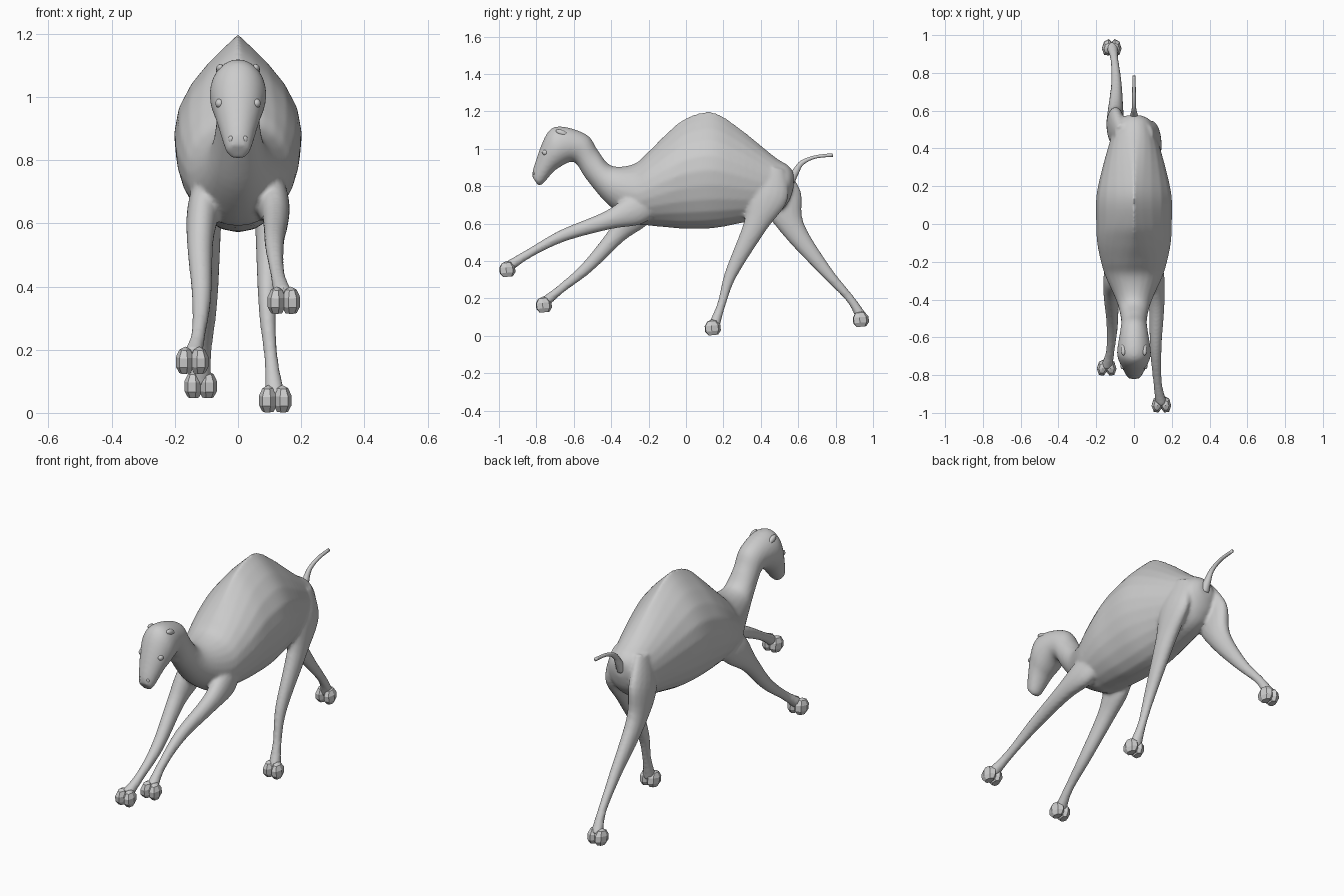
import bpy, bmesh, math
from mathutils import Vector, Matrix

if "Cube" in bpy.data.objects:
    bpy.data.objects.remove(bpy.data.objects["Cube"])


def spline(rows, sub=5):
    """Catmull-Rom interpolation of rows of numbers."""
    out = []
    n = len(rows)
    for i in range(n - 1):
        a, b, c, d = rows[max(i - 1, 0)], rows[i], rows[i + 1], rows[min(i + 2, n - 1)]
        for k in range(sub):
            t = k / sub
            out.append([0.5 * (2 * q + (r - p) * t + (2 * p - 5 * q + 4 * r - s) * t * t
                               + (3 * q - p - 3 * r + s) * t ** 3)
                        for p, q, r, s in zip(a, b, c, d)])
    return out + [list(rows[-1])]


def loft(bm, rows, n=24):
    """Skin rings given as x, top y/z, bottom y/z, half width, top pinch."""
    rings = []
    for x, ty, tz, by, bz, w, pinch in spline(rows):
        top, bot = Vector((x, ty, tz)), Vector((x, by, bz))
        mid, up = (top + bot) / 2, (top - bot) / 2
        ring = []
        for i in range(n):
            a = 2 * math.pi * i / n
            c, s = math.cos(a), math.sin(a)
            dx = math.copysign(abs(c) ** (pinch if s > 0 else 1), c) * w
            ring.append(bm.verts.new(mid + up * s + Vector((dx, 0, 0))))
        rings.append(ring)
    for r, q in zip(rings, rings[1:]):
        for i in range(n):
            bm.faces.new((r[i], r[(i + 1) % n], q[(i + 1) % n], q[i]))
    bm.faces.new(rings[0])
    bm.faces.new(rings[-1])


def limb(bm, xs, path, side_radii, radii, n=16):
    """Tube along a y/z path with rings square to it."""
    rows = []
    for i, (y, z) in enumerate(path):
        a, b = path[max(i - 1, 0)], path[min(i + 1, len(path) - 1)]
        t = Vector((b[0] - a[0], b[1] - a[1])).normalized() * radii[i]
        rows.append((xs[i], y - t.y, z + t.x, y + t.y, z - t.x, side_radii[i], 1))
    loft(bm, rows, n)


def finish(name, bm, smooth=True):
    bmesh.ops.recalc_face_normals(bm, faces=bm.faces)
    for f in bm.faces:
        f.smooth = smooth
    me = bpy.data.meshes.new(name)
    bm.to_mesh(me)
    bm.free()
    ob = bpy.data.objects.new(name, me)
    bpy.context.collection.objects.link(ob)
    return ob


# trunk: y, top z, bottom z, half width; the top pinches as the hump rises
trunk = [(.575, .875, .79, .04), (.545, .912, .71, .09), (.47, .96, .645, .118),
         (.28, 1.115, .60, .172), (.14, 1.197, .575, .20), (0, 1.165, .572, .20),
         (-.10, 1.085, .58, .195), (-.20, .985, .59, .175), (-.28, .918, .605, .15)]
# neck, skull and muzzle: top y/z, bottom y/z, half width
neck_head = [(-.40, .91, -.42, .705, .092), (-.47, .99, -.535, .84, .069),
             (-.53, 1.075, -.60, .93, .073), (-.67, 1.12, -.685, .895, .09),
             (-.745, 1.08, -.72, .865, .077), (-.812, .91, -.765, .812, .047),
             (-.822, .85, -.79, .804, .034)]
# shared leg shape from top to foot
front_x = [.09, .108, .12, .115, .125, .145]
front_side = [.04, .052, .042, .031, .023, .032]
front_r = [.07, .085, .05, .033, .024, .03]
hind_x = [.07, .095, .098, .093, .105, .118]
hind_side = [.03, .048, .044, .028, .022, .034]
hind_r = [.06, .11, .064, .034, .023, .032]
# leg paths in y/z
reach = [(-.16, .74), (-.27, .675), (-.42, .617), (-.66, .535), (-.84, .44), (-.95, .37)]
fold = [(-.16, .74), (-.27, .65), (-.37, .54), (-.53, .365), (-.67, .25), (-.755, .18)]
plant = [(.47, .90), (.44, .76), (.37, .59), (.24, .33), (.19, .17), (.148, .05)]
push = [(.47, .90), (.51, .74), (.575, .57), (.745, .348), (.88, .195), (.94, .095)]


def foot(name, x, y, z, pitch):
    """Faceted foot of two flat-soled toes."""
    bm = bmesh.new()
    for s in (-1, 1):
        vs = bmesh.ops.create_uvsphere(bm, u_segments=7, v_segments=5, radius=1)["verts"]
        for v in vs:
            v.co.z = max(v.co.z, -.75)
        bmesh.ops.transform(bm, verts=vs, matrix=(
            Matrix.Translation((x, y, z)) @ Matrix.Rotation(pitch, 4, 'X')
            @ Matrix.Translation((s * .022, 0, 0)) @ Matrix.Rotation(s * .15, 4, 'Z')
            @ Matrix.Diagonal((.031, .046, .048, 1))))
    finish(name, bm, smooth=False)


# fused body, neck, head and legs
bm = bmesh.new()
rows = [(0, y, t, y, b, w, 1 + max(0, t - .95) * 4.8) for y, t, b, w in trunk]
loft(bm, rows + [(0, *r, 1) for r in neck_head])
for name, path, side in (("front_left", reach, 1), ("front_right", fold, -1),
                         ("hind_left", plant, 1), ("hind_right", push, -1)):
    front = name.startswith("front")
    xs = [side * x for x in (front_x if front else hind_x)]
    limb(bm, xs, path, *((front_side, front_r) if front else (hind_side, hind_r)))
    y, z = path[-1]
    foot(name + "_foot", xs[-1], y - .006, z - (.018 if front else .01), .1)
body = finish("body_head_and_legs", bm)
rm = body.modifiers.new("fuse", 'REMESH')
rm.mode = 'VOXEL'
rm.voxel_size = 0.009
rm.use_smooth_shade = True
sm = body.modifiers.new("blend", 'SMOOTH')
sm.factor = 0.5
sm.iterations = 6

# tail
bm = bmesh.new()
limb(bm, [0] * 5, [(.555, .83), (.585, .875), (.62, .925), (.69, .956), (.785, .967)],
     [.028, .018, .011, .01, .008], [.03, .02, .014, .009, .01], 10)
finish("tail", bm)

# paired ears, eyes and nostrils: position, radii, tilt
features = {"ear": ((.056, -.665, 1.085), (.014, .034, .016), -.4),
            "eye": ((.058, -.752, .98), (.014, .017, .015), 0),
            "nostril": ((.022, -.81, .865), (.009, .008, .013), .3)}
for name, (pos, rad, tilt) in features.items():
    for side, s in (("left", 1), ("right", -1)):
        bm = bmesh.new()
        bmesh.ops.create_uvsphere(bm, u_segments=12, v_segments=8, radius=1, matrix=(
            Matrix.Translation((s * pos[0], pos[1], pos[2]))
            @ Matrix.Rotation(tilt, 4, 'X') @ Matrix.Diagonal((*rad, 1))))
        finish(side + "_" + name, bm)
